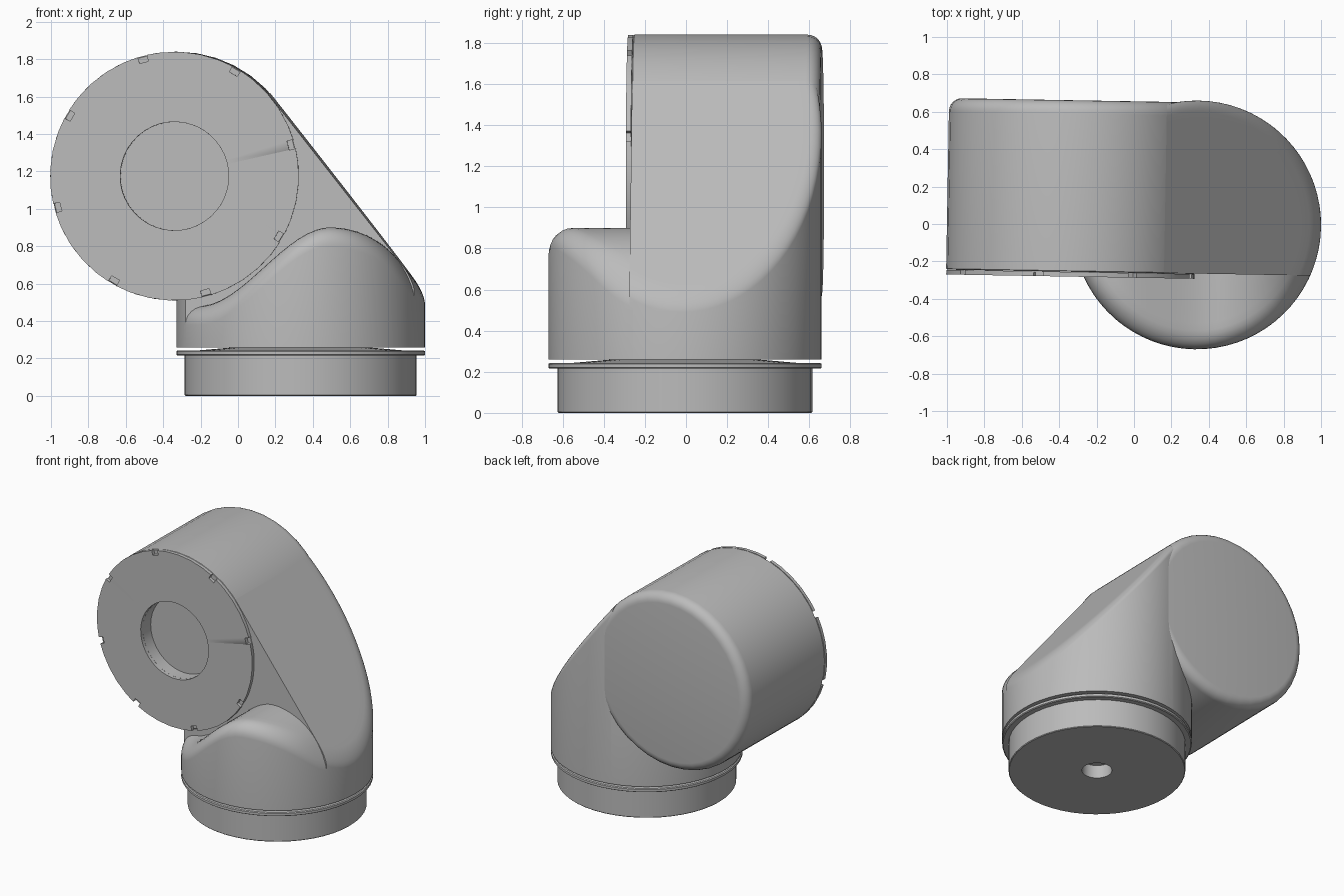
import bpy, bmesh
from math import sin, cos, pi, sqrt, radians
from mathutils import Matrix, Vector

if "Cube" in bpy.data.objects:
    bpy.data.objects.remove(bpy.data.objects["Cube"], do_unlink=True)

grey = bpy.data.materials.new("plain grey")
grey.use_nodes = True
grey.diffuse_color = (0.5, 0.5, 0.5, 1)
grey.node_tree.nodes["Principled BSDF"].inputs["Base Color"].default_value = (0.5, 0.5, 0.5, 1)

R = 0.665                          # radius of both tubes
HUB = Vector((-0.67, 0, 1.175))    # axis of the horizontal tube, seen from the vertical one
LAY = Matrix.Translation(HUB) @ Matrix.Rotation(pi / 2, 4, 'X')
FRONT = 0.262                      # front wall distance from the vertical axis


def finish(bm, name, angle=35):
    bmesh.ops.remove_doubles(bm, verts=bm.verts, dist=1e-5)
    bmesh.ops.recalc_face_normals(bm, faces=bm.faces)
    mesh = bpy.data.meshes.new(name)
    bm.to_mesh(mesh)
    bm.free()
    mesh.materials.append(grey)
    ob = bpy.data.objects.new(name, mesh)
    bpy.context.collection.objects.link(ob)
    ob.location = (0.335, -0.005, 0)
    ob.rotation_euler.z = radians(-1)
    bpy.ops.object.select_all(action='DESELECT')
    ob.select_set(True)
    bpy.context.view_layer.objects.active = ob
    bpy.ops.object.shade_smooth_by_angle(angle=radians(angle))
    return ob


def skin(bm, rings, closed=False):
    """Join rings of equal length with quads."""
    rows = [[bm.verts.new(p) for p in ring] for ring in rings]
    n = len(rows[0])
    for a, b in zip(rows, rows[1:] + (rows[:1] if closed else [])):
        for i in range(n):
            j = (i + 1) % n
            bm.faces.new((a[i], a[j], b[j], b[i]))


def circle(r, height, n):
    return [(r * cos(2 * pi * i / n), r * sin(2 * pi * i / n), height(r * cos(2 * pi * i / n)))
            for i in range(n)]


def lathe(name, profile, n=48, matrix=None):
    bm = bmesh.new()
    skin(bm, [circle(r, lambda x, h=h: h, n) for r, h in profile])
    if matrix:
        bm.transform(matrix)
    return finish(bm, name)


def column(name, top, bevel, cuts):
    """Upright cylinder with a shaped, rounded top, trimmed by planes."""
    bm = bmesh.new()
    n = 72
    rings = [circle(0, lambda x: 0.26, n), circle(R, lambda x: 0.26, n)]
    for k in range(7):
        a = pi / 2 * k / 6
        rings.append(circle(R - bevel + bevel * cos(a),
                            lambda x, a=a: top(x) - bevel * (1 - sin(a)), n))
    rings += [circle((R - bevel) * (1 - k / 14), top, n) for k in range(1, 15)]
    skin(bm, rings)
    bmesh.ops.remove_doubles(bm, verts=bm.verts, dist=1e-5)
    for point, normal in cuts:
        cut = bmesh.ops.bisect_plane(bm, geom=bm.verts[:] + bm.edges[:] + bm.faces[:],
                                     plane_co=point, plane_no=normal, clear_outer=True)
        edges = [e for e in cut["geom_cut"] if isinstance(e, bmesh.types.BMEdge)]
        bmesh.ops.holes_fill(bm, edges=edges, sides=0)
    return finish(bm, name)


# Height rules for the column tops
def slant(x):
    return 0.55 + (R - x) * 1.276


def hump(x):
    d = x - 0.165
    if d <= 0:
        t = max(0, 1 + d / 0.7)
        return 0.48 + 0.42 * t * t * (3 - 2 * t)
    return 0.437 + sqrt(0.463 ** 2 - d * d) if d < 0.364 else slant(x)


# Base: plug with a bottom socket, flange, and a shallow cone up to the body
lathe("base_plug", [(0, 0.1), (0.105, 0.1), (0.105, 0), (0.615, 0), (0.62, 0.005), (0.62, 0.215),
                    (0.658, 0.215), (R, 0.22), (R, 0.238), (0.658, 0.243), (0.55, 0.243),
                    (0.33, 0.262), (0, 0.262)])

# Lower housing: front hump, sloped shoulder, and the core that joins the two tubes
column("front_housing", hump, 0.1, [((0, -FRONT + 0.02, 0), (0, 1, 0))])
column("sloped_shoulder", slant, 0.06,
       [((0, -FRONT + 0.002, 0), (0, -1, 0)), ((-0.17, 0, 0), (-1, 0, 0))])
column("lower_core", lambda x: 0.8, 0.01,
       [((0, -FRONT + 0.004, 0), (0, -1, 0)), ((-0.16, 0, 0), (1, 0, 0))])

# Horizontal tube with a rounded back rim and a recessed front socket
b, back = 0.07, 0.655
rim = [(R - b + b * cos(pi / 12 * k), -back + b - b * sin(pi / 12 * k)) for k in range(7)]
lathe("horizontal_tube", [(0, 0.17), (0.29, 0.17), (0.29, FRONT), (R - 0.005, FRONT), (R, FRONT - 0.005)]
      + rim + [(0, -back)], 40, LAY)

# Front cap ring with eight rim notches
outline = []
for s in range(8):
    mid, half = radians(15 + 45 * s), 0.038
    outline += [(mid - half, R), (mid - half, R - 0.035), (mid + half, R - 0.035), (mid + half, R)]
    outline += [(mid + radians(45 * k / 5), R) for k in range(1, 5)]


def cap_ring(h, inner):
    return [((0.29 if inner else r) * cos(a), (0.29 if inner else r) * sin(a), h) for a, r in outline]


bm = bmesh.new()
near, far = FRONT + 0.026, FRONT + 0.001
skin(bm, [cap_ring(far, True), cap_ring(far, False), cap_ring(near, False), cap_ring(near, True)], True)
bm.transform(LAY)
finish(bm, "front_cap")
